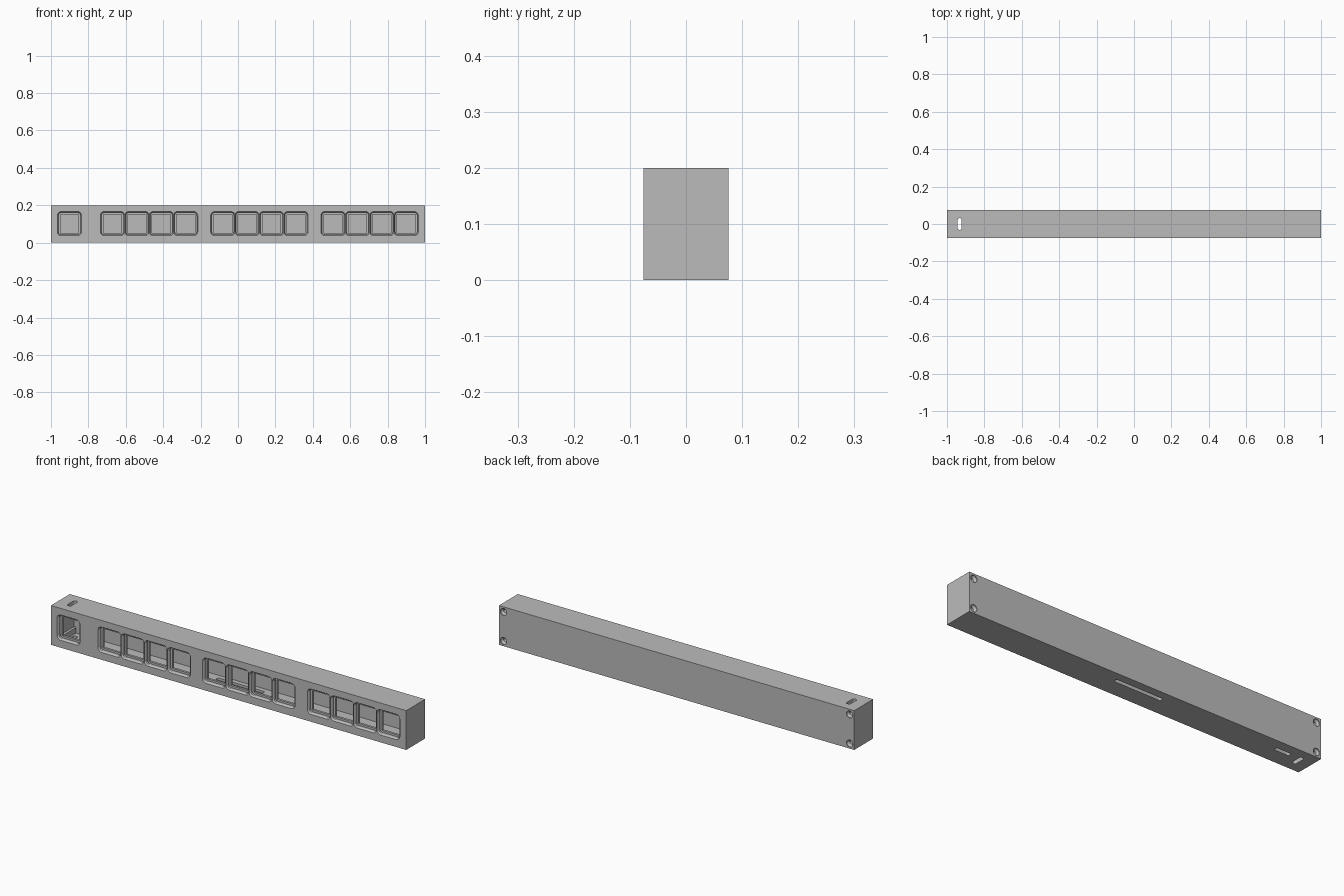
import bpy, bmesh, math

if "Cube" in bpy.data.objects:
    bpy.data.objects.remove(bpy.data.objects["Cube"])

FRONT, BACK = -0.076, 0.076
grey = bpy.data.materials.new("plain grey")
grey.diffuse_color = (0.5, 0.5, 0.5, 1)
grey.use_nodes = True
grey.node_tree.nodes["Principled BSDF"].inputs["Base Color"].default_value = grey.diffuse_color


def loft(name, rings):
    """Closed solid through matching point rings."""
    bm = bmesh.new()
    vs = [[bm.verts.new(p) for p in r] for r in rings]
    n = len(vs[0])
    for a, b in zip(vs, vs[1:]):
        for i in range(n):
            j = (i + 1) % n
            bm.faces.new((a[i], a[j], b[j], b[i]))
    bm.faces.new(vs[0][::-1])
    bm.faces.new(vs[-1])
    bmesh.ops.recalc_face_normals(bm, faces=bm.faces)
    me = bpy.data.meshes.new(name)
    bm.to_mesh(me)
    bm.free()
    me.materials.append(grey)
    ob = bpy.data.objects.new(name, me)
    bpy.context.collection.objects.link(ob)
    return ob


def rounded(w, h, r, seg=5):
    """2D outline of a rounded rectangle."""
    pts = []
    for k, (sx, sy) in enumerate(((1, 1), (-1, 1), (-1, -1), (1, -1))):
        for i in range(seg + 1):
            a = math.pi / 2 * (k + i / seg)
            pts.append((sx * (w / 2 - r) + r * math.cos(a),
                        sy * (h / 2 - r) + r * math.sin(a)))
    return pts


def along_y(outline, cx, cz, y):
    return [(cx + u, y, cz + v) for u, v in outline]


def along_z(outline, cx, cy, z):
    return [(cx + u, cy + v, z) for u, v in outline]


def rect(w, h):
    return [(-w/2, -h/2), (w/2, -h/2), (w/2, h/2), (-w/2, h/2)]


def cut(body, cutter):
    m = body.modifiers.new("cut", 'BOOLEAN')
    m.operation, m.solver, m.object = 'DIFFERENCE', 'EXACT', cutter
    bpy.context.view_layer.objects.active = body
    bpy.ops.object.modifier_apply(modifier=m.name)
    bpy.data.objects.remove(cutter)


# outer case
case = loft("keypad_case", [along_z(rect(2, 0.152), 0, 0, z) for z in (0, 0.2)])

# hollow inside, leaving square screw posts in the four corners
X, Z, px, pz = 0.965, 0.079, 0.952, 0.05
cross = [(-X, -pz), (-px, -pz), (-px, -Z), (px, -Z), (px, -pz), (X, -pz),
         (X, pz), (px, pz), (px, Z), (-px, Z), (-px, pz), (-X, pz)]
cut(case, loft("hollow", [along_y(cross, 0, 0.1, y) for y in (-0.046, 0.058)]))

# key windows: chamfered rounded pocket with a square switch hole
centres = [-0.901] + [s + 0.1305 * i for s in (-0.671, -0.0815, 0.508) for i in range(4)]
for x in centres:
    cut(case, loft("pocket", [along_y(rounded(w, w, r), x, 0.102, y) for w, r, y in (
        (0.129, 0.02, FRONT - 0.01), (0.129, 0.02, FRONT),
        (0.118, 0.015, FRONT + 0.008), (0.118, 0.015, -0.058))]))
    cut(case, loft("switch_hole", [along_y(rect(0.098, 0.098), x, 0.102, y) for y in (-0.065, -0.03)]))

# slots: one through top and bottom, two more in the floor
for w, d, x, y, z0, z1 in ((0.022, 0.062, -0.932, 0.0, 0.15, 0.25),
                           (0.022, 0.062, -0.932, 0.0, -0.05, 0.05),
                           (0.084, 0.02, -0.83, 0.016, -0.05, 0.05),
                           (0.266, 0.02, -0.004, 0.024, -0.05, 0.05)):
    cut(case, loft("slot", [along_z(rounded(w, d, 0.009), x, y, z) for z in (z0, z1)]))

# countersunk screw holes in the back corners
for x in (-0.974, 0.974):
    for z in (0.026, 0.174):
        cut(case, loft("screw_hole", [along_y(
            [(r * math.cos(i * math.pi / 12), r * math.sin(i * math.pi / 12)) for i in range(24)],
            x, z, y) for r, y in ((0.018, BACK + 0.01), (0.018, BACK - 0.004),
                                  (0.009, BACK - 0.014), (0.009, -0.03))]))
